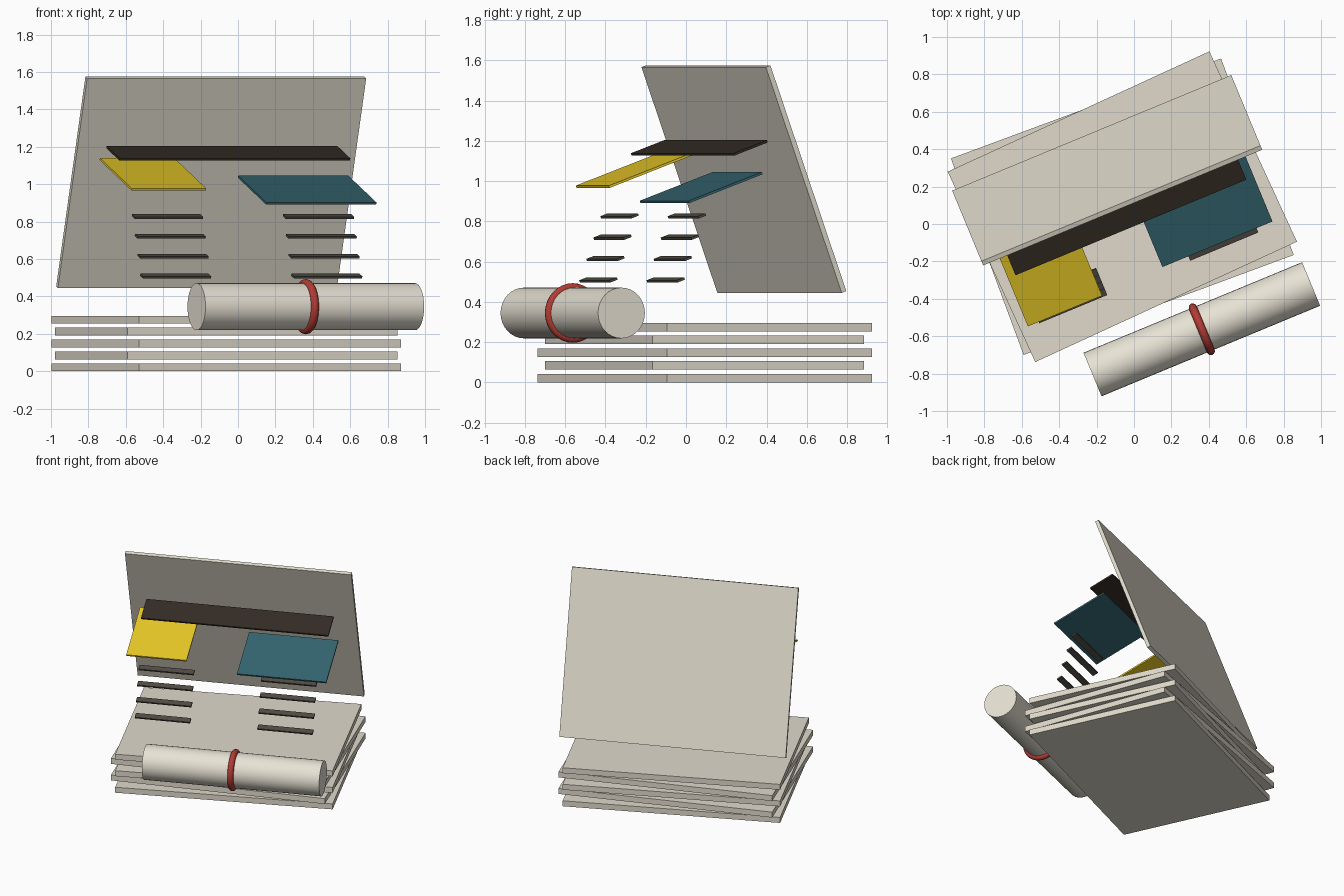
import bpy
from math import radians, pi
from mathutils import Matrix, Vector

if "Cube" in bpy.data.objects:
    bpy.data.objects.remove(bpy.data.objects["Cube"])

# Shared frame: everything is turned about z around the stack centre
TURN = radians(22.5)
FRAME = Matrix.Translation((-0.0625, 0.0925, 0)) @ Matrix.Rotation(TURN, 4, 'Z')
TILT = radians(20)


def material(name, color):
    m = bpy.data.materials.new(name)
    m.diffuse_color = (*color, 1)
    m.use_nodes = True
    m.node_tree.nodes["Principled BSDF"].inputs["Base Color"].default_value = m.diffuse_color
    return m


paper = material("paper", (0.75, 0.70, 0.60))
page = material("page", (0.75, 0.72, 0.61))
roll_paper = material("roll_paper", (0.80, 0.76, 0.66))
ink = material("ink", (0.035, 0.025, 0.018))
grey_ink = material("grey_ink", (0.08, 0.07, 0.055))
yellow = material("yellow", (0.80, 0.58, 0.02))
teal = material("teal", (0.035, 0.13, 0.16))
red = material("red", (0.45, 0.045, 0.035))


def place(name, loc, rx, rz, mat):
    ob = bpy.context.object
    ob.name = name
    ob.rotation_euler = (rx, 0, TURN + rz)
    ob.location = FRAME @ Vector(loc)
    ob.data.materials.append(mat)
    return ob


def box(name, size, loc, mat, rx=0, rz=0):
    bpy.ops.mesh.primitive_cube_add(size=1)
    bpy.context.object.data.transform(Matrix.Diagonal((*size, 1)))
    return place(name, loc, rx, rz, mat)


# Stack of folded papers, alternately twisted
for i in range(5):
    twist = radians(2.2) * (1 if i % 2 == 0 else -1)
    box(f"stacked_paper_{i + 1}", (1.54, 1.12, 0.042),
        (0, 0, 0.021 + i * 0.0635), paper, rz=twist)

# Leaning page
box("front_page", (1.615, 0.026, 1.193), (0, 0.211, 1.01), page, rx=TILT)

# Headline bar and picture panels
box("headline_bar", (1.336, 0.19, 0.012), (0, -0.029, 1.165), ink, rx=TILT)
box("yellow_picture", (0.43, 0.475, 0.012), (-0.4965, -0.173, 1.053), yellow, rx=TILT)
box("teal_picture", (0.637, 0.4175, 0.012), (0.393, -0.182, 0.968), teal, rx=TILT)

# Two columns of text lines
for side, x in (("left", -0.452), ("right", 0.422)):
    for i in range(4):
        box(f"{side}_text_line_{i + 1}", (0.394, 0.042, 0.012),
            (x, -0.27 - i * 0.038, 0.827 - i * 0.106), grey_ink, rx=TILT)

# Rolled paper with its band, axis along local x
ROLL = (0.142, -0.768, 0.345)
bpy.ops.mesh.primitive_cylinder_add(vertices=32, radius=0.126, depth=1.265)
bpy.context.object.data.transform(Matrix.Rotation(pi / 2, 4, 'Y'))
bpy.ops.object.shade_smooth_by_angle()
place("rolled_paper", ROLL, 0, 0, roll_paper)

bpy.ops.mesh.primitive_torus_add(major_radius=0.126, minor_radius=0.022,
                                 major_segments=32, minor_segments=12)
bpy.context.object.data.transform(Matrix.Rotation(pi / 2, 4, 'Y'))
bpy.ops.object.shade_smooth_by_angle(angle=radians(60))
place("roll_band", ROLL, 0, 0, red)
